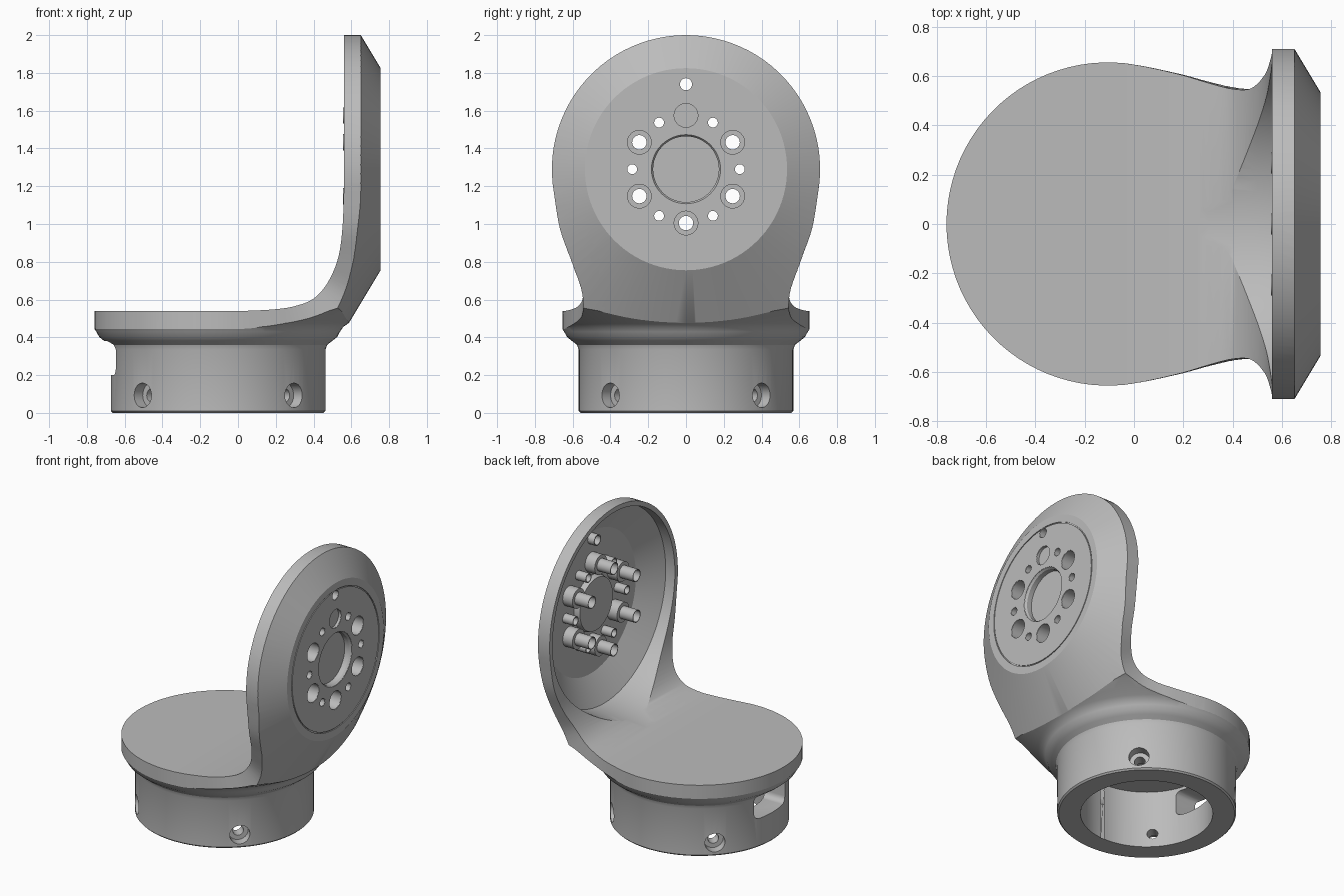
import bpy, bmesh, math
from mathutils import Vector, Matrix

if "Cube" in bpy.data.objects:
    bpy.data.objects.remove(bpy.data.objects["Cube"])

CX = -0.105        # axis of the round base
CZ = 1.29          # axis of the round upright plate

grey = bpy.data.materials.new("plain grey")
grey.use_nodes = True
grey.diffuse_color = (0.5, 0.5, 0.5, 1)
grey.node_tree.nodes["Principled BSDF"].inputs["Base Color"].default_value = (0.5, 0.5, 0.5, 1)


def finish(name, bm):
    bmesh.ops.remove_doubles(bm, verts=bm.verts, dist=1e-5)
    bmesh.ops.recalc_face_normals(bm, faces=bm.faces)
    mesh = bpy.data.meshes.new(name)
    bm.to_mesh(mesh)
    bm.free()
    mesh.materials.append(grey)
    ob = bpy.data.objects.new(name, mesh)
    bpy.context.collection.objects.link(ob)
    return ob


def lathe(name, profile, axis="X", at=(0, 0, 0), steps=32, closed=False, turn=0):
    """Revolve (position along axis, radius) points around the axis."""
    bm = bmesh.new()
    vs = [bm.verts.new((a, 0, r) if axis == "X" else (r, 0, a)) for a, r in profile]
    es = [bm.edges.new(p) for p in zip(vs, vs[1:])]
    if closed:
        es.append(bm.edges.new((vs[-1], vs[0])))
    ax = (1, 0, 0) if axis == "X" else (0, 0, 1)
    bmesh.ops.spin(bm, geom=vs + es, cent=(0, 0, 0), axis=ax, angle=math.tau, steps=steps)
    bm.transform(Matrix.Translation(at) @ Matrix.Rotation(turn, 4, "Z"))
    return finish(name, bm)


def combine(ob, cutter, operation="DIFFERENCE"):
    mod = ob.modifiers.new("cut", "BOOLEAN")
    mod.operation, mod.solver, mod.object = operation, "EXACT", cutter
    bpy.context.view_layer.objects.active = ob
    bpy.ops.object.modifier_apply(modifier=mod.name)
    bpy.data.objects.remove(cutter)


def smooth_curve(pts, n=5):
    out = []
    for i in range(1, len(pts) - 2):
        a, b, c, d = pts[i - 1:i + 3]
        for k in range(n):
            t = k / n
            out.append(0.5 * (2 * b + (c - a) * t + (2 * a - 5 * b + 4 * c - d) * t * t
                              + (3 * b - a - 3 * c + d) * t ** 3))
    return out


# Bent sheet: stations of (x, z, half width) from round floor to round upright
def floor_arc(deg):
    a = math.radians(deg)
    return Vector((CX - 0.655 * math.cos(a), 0.54, max(0.655 * math.sin(a), 0.004)))


def plate_arc(deg):
    a = math.radians(deg)
    return Vector((0.56, CZ - 0.71 * math.cos(a), max(0.71 * math.sin(a), 0.004)))


bend = [floor_arc(94), floor_arc(102)] + [Vector(p) for p in (
    (0.19, 0.548, 0.605), (0.3, 0.565, 0.572), (0.4, 0.605, 0.547), (0.475, 0.69, 0.55),
    (0.53, 0.82, 0.605), (0.553, 0.98, 0.667))] + [plate_arc(80), plate_arc(86)]
stations = ([floor_arc(d) for d in range(0, 100, 4)] + smooth_curve(bend)
            + [plate_arc(d) for d in range(80, 181, 4)])

bm = bmesh.new()
rows = []
for i, p in enumerate(stations):
    d = stations[min(i + 1, len(stations) - 1)] - stations[max(i - 1, 0)]
    n = Vector((d.y, -d.x)).normalized() * 0.8
    rows.append([bm.verts.new(c) for c in (
        (p.x, -p.z, p.y), (p.x, p.z, p.y),
        (p.x + n.x, p.z, p.y + n.y), (p.x + n.x, -p.z, p.y + n.y))])
for r, s in zip(rows, rows[1:]):
    for k in range(4):
        bm.faces.new((r[k], r[(k + 1) % 4], s[(k + 1) % 4], s[k]))
bm.faces.new(rows[0])
bm.faces.new(rows[-1])
bracket = finish("bracket", bm)

# Shape the underside into a flaring collar and the outer side into a cone
combine(bracket, lathe("collar_form", [
    (0, 0), (0, 0.558), (0.01, 0.568), (0.335, 0.568), (0.36, 0.577), (0.382, 0.605),
    (0.402, 0.63), (0.43, 0.645), (0.455, 0.662), (0.475, 0.69), (0.5, 0.735), (0.54, 0.8),
    (0.585, 0.9), (0.62, 1), (0.7, 2), (2.5, 2), (2.5, 0)],
    "Z", (CX, 0, 0), 96), "INTERSECT")
combine(bracket, lathe("cone_form", [
    (-2, 0), (-2, 3), (0.47, 3), (0.47, 1.01), (0.755, 0.535), (0.755, 0)],
    "X", (0, 0, CZ), 96), "INTERSECT")

# Hollow dish behind the plate, running out softly into the floor
combine(bracket, lathe("dish_cutter", [
    (0.2, 0), (0.2, 0.738), (0.3, 0.731), (0.4, 0.701), (0.5, 0.682), (0.56, 0.677),
    (0.63, 0.675), (0.735, 0.495), (0.735, 0)], "X", (0, 0, CZ), 96))

# Bore in the collar
combine(bracket, lathe("bore_cutter", [
    (-0.1, 0), (-0.1, 0.42), (0.4, 0.42), (0.4, 0)], "Z", (CX, 0, 0), 80))

# Rounded cable slot in the collar
bm = bmesh.new()
bmesh.ops.create_cube(bm, size=1)
bm.transform(Matrix.Translation((-0.66, 0, 0.29)) @ Matrix.Diagonal((0.4, 0.34, 0.18, 1)))
edges = [e for e in bm.edges if abs(e.verts[0].co.x - e.verts[1].co.x) > 0.1]
bmesh.ops.bevel(bm, geom=edges, offset=0.04, segments=5, affect="EDGES", profile=0.5)
combine(bracket, finish("slot_cutter", bm))

# Counterbored screw holes around the collar
for k in range(4):
    combine(bracket, lathe("screw_cutter", [
        (0.3, 0), (0.3, 0.035), (0.5, 0.035), (0.5, 0.065), (0.7, 0.065), (0.7, 0)],
        "X", (CX, 0, 0.093), 24, turn=math.radians(45 + 90 * k)))

# Fine seam ring on the outer face
combine(bracket, lathe("seam_cutter", [
    (0.749, 0.478), (0.749, 0.485), (0.77, 0.485), (0.77, 0.478)],
    "X", (0, 0, CZ), 96, closed=True))


def plate_hole(name, radius, spot, sleeve):
    """Drill the plate and line the hole with a sleeve reaching into the dish."""
    combine(bracket, lathe("drill", [(0.6, 0), (0.6, radius), (0.8, radius), (0.8, 0)],
                           "X", spot, 32))
    return lathe(name, sleeve, "X", spot, 32, closed=True)


def tube(r, end):
    return [(0.753, r - 0.002), (0.753, r + 0.004), (end, r + 0.004), (end, r - 0.002)]


parts = [bracket]
for k in range(12):
    a = math.radians(30 * k)
    spot = (0, 0.285 * math.cos(a), CZ + 0.285 * math.sin(a))
    if k % 2:
        parts.append(plate_hole("bolt_sleeve", 0.065, spot, [
            (0.753, 0.063), (0.753, 0.068), (0.66, 0.068), (0.66, 0.043), (0.555, 0.043),
            (0.555, 0.038), (0.665, 0.038), (0.665, 0.063)]))
    else:
        parts.append(plate_hole("pin_sleeve", 0.028, spot, tube(0.028, 0.655)))
parts.append(plate_hole("index_sleeve", 0.034, (0, 0, CZ + 0.45), tube(0.034, 0.685)))

# Shallow cup in the centre of the plate
combine(bracket, lathe("drill", [(0.6, 0), (0.6, 0.185), (0.8, 0.185), (0.8, 0)],
                       "X", (0, 0, CZ), 48))
parts.append(lathe("center_cup", [
    (0.695, 0), (0.695, 0.182), (0.72, 0.19), (0.753, 0.19), (0.753, 0.183), (0.74, 0.174),
    (0.705, 0.174), (0.705, 0)], "X", (0, 0, CZ), 48))

bpy.ops.object.select_all(action="DESELECT")
for ob in parts:
    ob.select_set(True)
bpy.context.view_layer.objects.active = bracket
bpy.ops.object.shade_smooth_by_angle(angle=math.radians(30))
